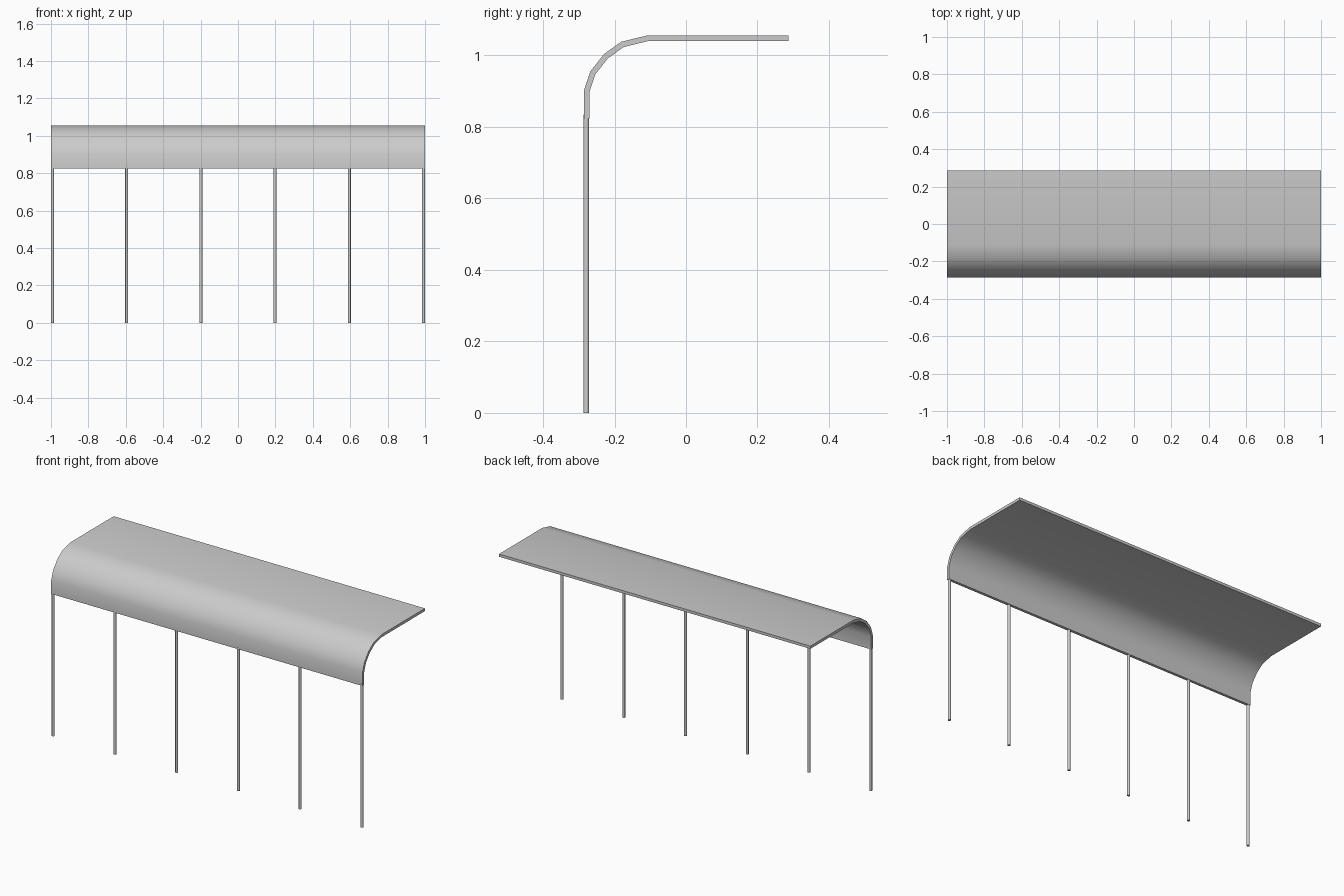
import bpy
import bmesh
from mathutils import Vector

cube = bpy.data.objects.get("Cube")
if cube:
    bpy.data.objects.remove(cube, do_unlink=True)

# Single plain metal colour
grey = bpy.data.materials.new("grey_metal")
grey.use_nodes = True
colour = (0.6, 0.6, 0.6, 1)
grey.diffuse_color = colour
grey.node_tree.nodes["Principled BSDF"].inputs["Base Color"].default_value = colour


def add_object(name, bm):
    bmesh.ops.recalc_face_normals(bm, faces=bm.faces)
    mesh = bpy.data.meshes.new(name)
    bm.to_mesh(mesh)
    bm.free()
    mesh.materials.append(grey)
    obj = bpy.data.objects.new(name, mesh)
    bpy.context.collection.objects.link(obj)
    bpy.ops.object.select_all(action="DESELECT")
    obj.select_set(True)
    bpy.context.view_layer.objects.active = obj
    bpy.ops.object.shade_smooth_by_angle(angle=0.7)
    return obj


def offset_path(path, distance):
    """Shift a (y, z) path sideways, mitring the bends."""
    pts = [Vector(p) for p in path]
    dirs = [(b - a).normalized() for a, b in zip(pts, pts[1:])]
    result = []
    for i, p in enumerate(pts):
        before, after = dirs[max(i - 1, 0)], dirs[min(i, len(dirs) - 1)]
        mid = (before + after).normalized()
        normal = Vector((-mid.y, mid.x))
        result.append(p + normal * distance / mid.dot(after))
    return result


# Canopy: curved front lip running into a flat roof, extruded along x
path = [(-0.278, 0.824), (-0.278, 0.9), (-0.261, 0.951), (-0.224, 0.998),
        (-0.178, 1.031), (-0.108, 1.048), (0.287, 1.048)]
outline = offset_path(path, 0.008) + offset_path(path, -0.008)[::-1]
count = len(path)

bm = bmesh.new()
ends = [[bm.verts.new((x, p.x, p.y)) for p in outline] for x in (-1, 1)]
total = len(outline)
for i in range(total):
    j = (i + 1) % total
    bm.faces.new((ends[0][i], ends[0][j], ends[1][j], ends[1][i]))
for end in ends:
    for i in range(count - 1):
        bm.faces.new((end[i], end[i + 1], end[total - 2 - i], end[total - 1 - i]))
add_object("canopy", bm)

# Posts: six slim round tubes under the front lip
height = 0.835
for n in range(6):
    bm = bmesh.new()
    bmesh.ops.create_cone(bm, cap_ends=True, segments=12, radius1=0.008,
                          radius2=0.008, depth=height)
    x = -0.992 + n * 0.3968
    bmesh.ops.translate(bm, verts=bm.verts, vec=(x, -0.279, height / 2))
    add_object(f"post_{n + 1}", bm)
